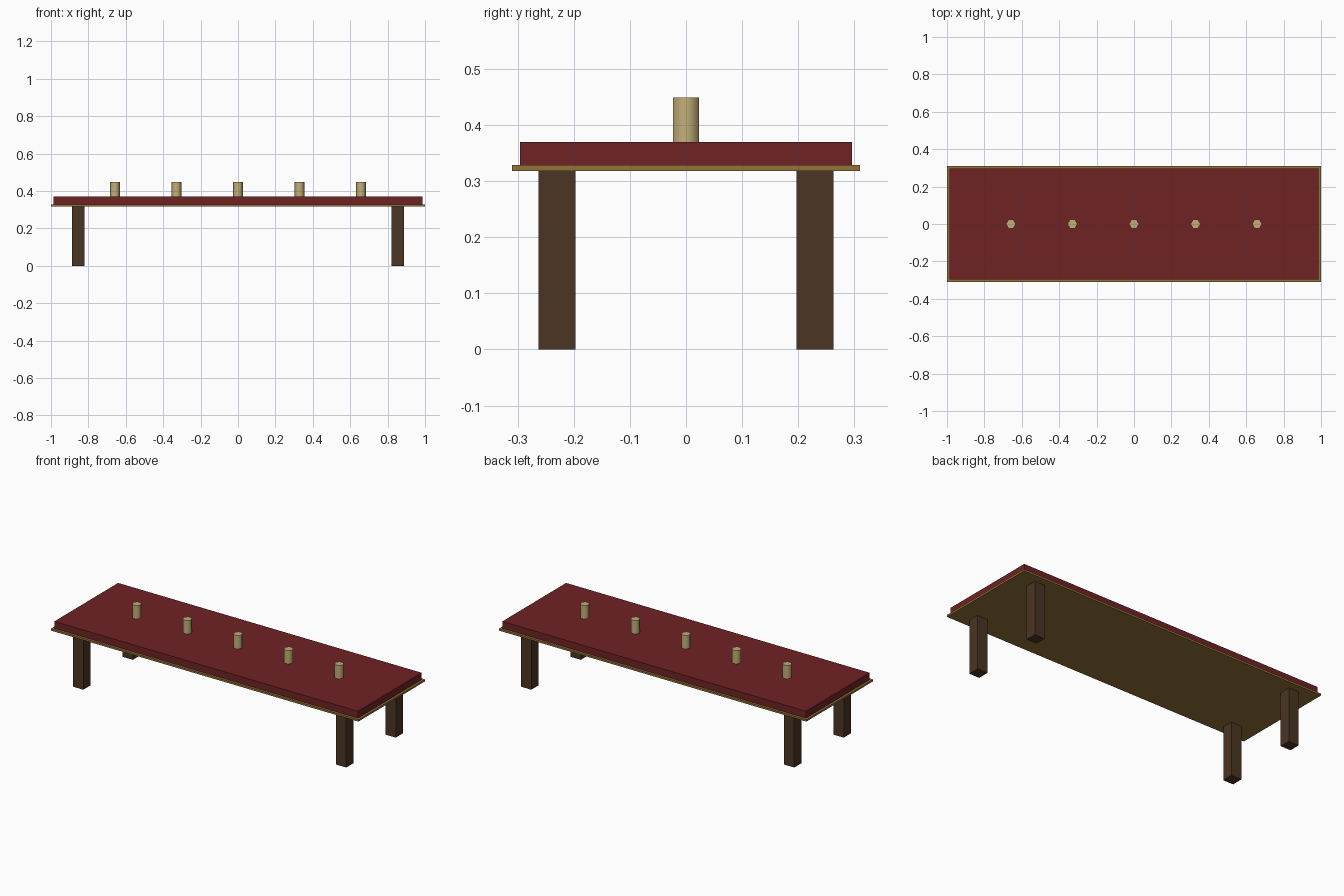
import bpy
import math

if "Cube" in bpy.data.objects:
    bpy.data.objects.remove(bpy.data.objects["Cube"])


def material(name, color):
    m = bpy.data.materials.new(name)
    m.diffuse_color = (*color, 1)
    m.use_nodes = True
    m.node_tree.nodes["Principled BSDF"].inputs["Base Color"].default_value = m.diffuse_color
    return m


dark_wood = material("dark wood", (0.07, 0.035, 0.017))
red_felt = material("deep red", (0.16, 0.016, 0.018))
gold = material("dull gold", (0.30, 0.17, 0.042))
cream = material("pale tan", (0.55, 0.43, 0.19))


def box(name, x, y, z0, z1, sx, sy, mat):
    bpy.ops.mesh.primitive_cube_add(size=1, location=(x, y, (z0 + z1) / 2))
    o = bpy.context.object
    o.name = name
    o.scale = (sx, sy, z1 - z0)
    bpy.ops.object.transform_apply(location=False, rotation=False, scale=True)
    o.data.materials.append(mat)


# Table top resting on a thin projecting trim board
box("trim_board", 0, 0, 0.318, 0.329, 2.0, 0.62, gold)
box("table_top", 0, 0, 0.329, 0.37, 1.974, 0.592, red_felt)

# Four square legs
for sx, side in ((-1, "left"), (1, "right")):
    for sy, end in ((-1, "front"), (1, "back")):
        box(f"{end}_{side}_leg", sx * 0.855, sy * 0.23, 0, 0.318,
            0.066, 0.066, dark_wood)

# Row of six-sided candles, with corners pointing along x
for i in range(5):
    bpy.ops.mesh.primitive_cylinder_add(
        vertices=6, radius=0.0265, depth=0.079,
        location=((i - 2) * 0.329, 0, 0.4095), rotation=(0, 0, math.pi / 6))
    candle = bpy.context.object
    candle.name = f"candle_{i + 1}"
    candle.data.materials.append(cream)
    bpy.ops.object.shade_smooth_by_angle(angle=math.radians(70))
